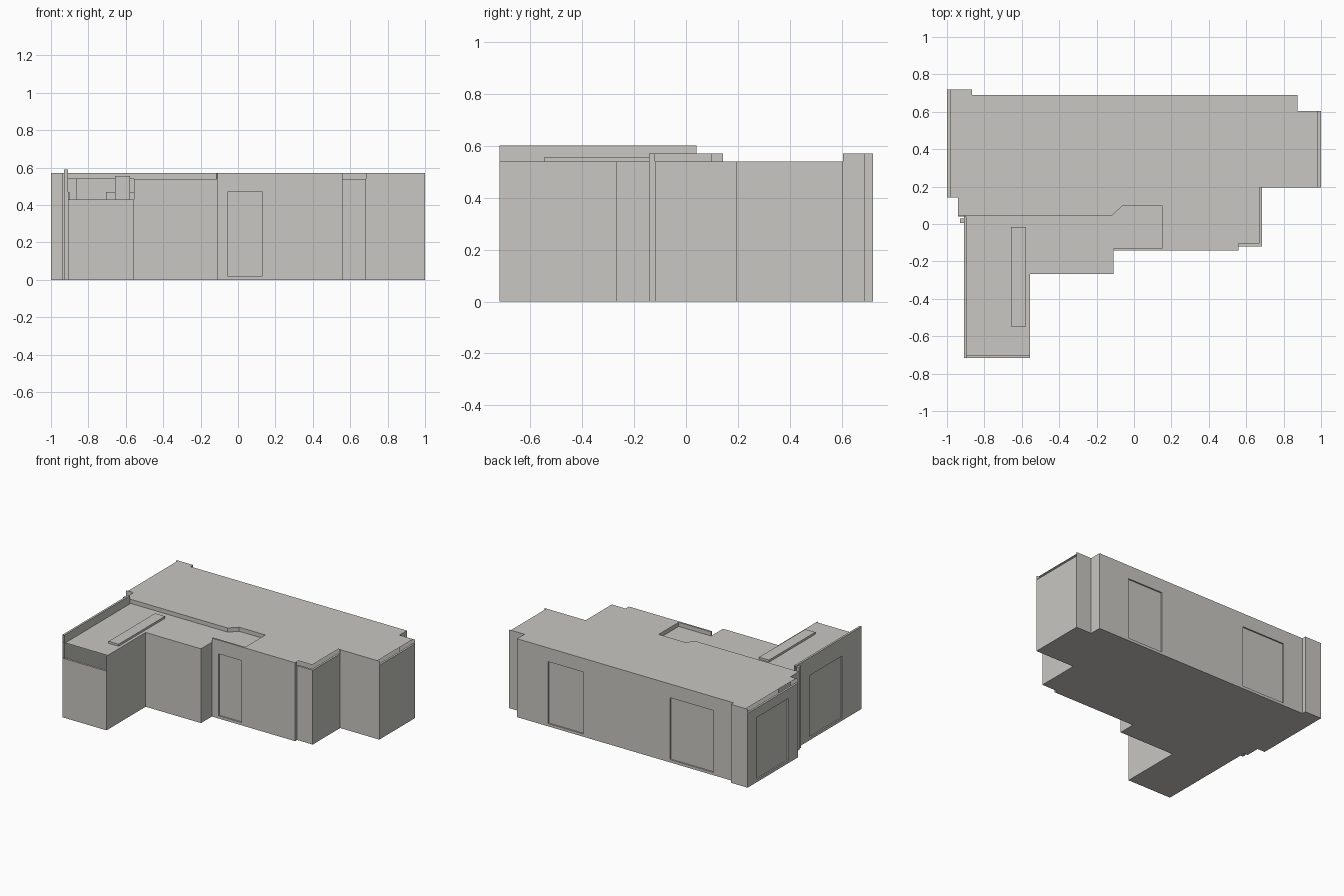
import bpy
from mathutils import Vector

if "Cube" in bpy.data.objects:
    bpy.data.objects.remove(bpy.data.objects["Cube"])

grey = bpy.data.materials.new("warm_grey")
grey.diffuse_color = (0.58, 0.57, 0.54, 1)
grey.use_nodes = True
grey.node_tree.nodes["Principled BSDF"].inputs["Base Color"].default_value = grey.diffuse_color


def add(name, verts, faces):
    me = bpy.data.meshes.new(name)
    me.from_pydata([tuple(v) for v in verts], [], faces)
    me.materials.append(grey)
    ob = bpy.data.objects.new(name, me)
    bpy.context.collection.objects.link(ob)
    return ob


def plate(name, pts, z, up=True):
    """Flat slab surface; pts run clockwise seen from above."""
    order = list(range(len(pts)))
    return add(name, [(x, y, z) for x, y in pts], [order[::-1] if up else order])


def wall(name, p, q, h, thick=0, doors=()):
    """Outward wall from p to q with optional thickness and recessed doors."""
    p, q = Vector((*p, 0)), Vector((*q, 0))
    length = (q - p).length
    d = (q - p).normalized()
    out = Vector((-d.y, d.x, 0))
    verts, faces = [], []

    def quad(*corners):
        n = len(verts)
        for u, z, depth in corners:
            verts.append(p + d * u + Vector((0, 0, z)) - out * depth)
        faces.append((n + 3, n + 2, n + 1, n))

    def panel(u0, u1, z0, z1, depth=0):
        quad((u0, z0, depth), (u1, z0, depth), (u1, z1, depth), (u0, z1, depth))

    u, z0, z1, r = 0, 0.02, 0.47, 0.01
    for a, b in doors:
        panel(u, a, 0, h)
        panel(a, b, 0, z0)
        panel(a, b, z1, h)
        panel(a, b, z0, z1, r)
        quad((a, z0, 0), (a, z0, r), (a, z1, r), (a, z1, 0))
        quad((b, z0, r), (b, z0, 0), (b, z1, 0), (b, z1, r))
        quad((a, z0, 0), (b, z0, 0), (b, z0, r), (a, z0, r))
        quad((a, z1, r), (b, z1, r), (b, z1, 0), (a, z1, 0))
        u = b
    panel(u, length, 0, h)
    if thick:
        quad((0, h, 0), (length, h, 0), (length, h, thick), (0, h, thick))
        quad((length, 0, thick), (0, 0, thick), (0, h, thick), (length, h, thick))
    return add(name, verts, faces)


def box(name, x0, x1, y0, y1, z0, z1):
    v = [(x, y, z) for x in (x0, x1) for y in (y0, y1) for z in (z0, z1)]
    return add(name, v, [(0, 1, 3, 2), (4, 6, 7, 5), (0, 4, 5, 1),
                         (2, 3, 7, 6), (0, 2, 6, 4), (1, 5, 7, 3)])


T = 0.015
HI, LO = 0.57, 0.54
# outer walls, clockwise: start point, height, thickness, door spans along the wall
plan = [
    ((-1, .72), HI, 0, ()),
    ((-.865, .72), HI, 0, ()),
    ((-.865, .69), HI, 0, ((.16, .51), (1.205, 1.49))),
    ((.875, .69), HI, 0, ()),
    ((.875, .605), HI, 0, ()),
    ((1, .605), LO, T, ()),
    ((1, .195), HI, 0, ()),
    ((.685, .195), LO, T, ()),
    ((.685, -.12), LO, T, ()),
    ((.56, -.12), HI, 0, ()),
    ((.56, -.143), HI, 0, ((.43, .615),)),
    ((-.11, -.143), LO, 0, ()),
    ((-.11, -.268), LO, 0, ()),
    ((-.555, -.268), LO, 0, ()),
    ((-.555, -.717), .43, T, ()),
    ((-.91, -.717), .60, T, ((.225, .59),)),
    ((-.91, .04), HI, 0, ()),
    ((-.94, .04), HI, 0, ()),
    ((-.94, .143), HI, 0, ()),
    ((-1, .143), LO, T, ((.11, .47),)),
]
pts = [w[0] for w in plan]
for i, (p, h, t, doors) in enumerate(plan):
    wall(f"outer_wall_{i + 1}", p, pts[(i + 1) % len(pts)], h, t, doors)

# underside
plate("floor", pts, 0, up=False)

# border between the high roof and the sunken roof
step = [(-.11, -.143), (-.11, -.13), (.15, -.13), (.15, .10), (-.06, .10),
        (-.115, .046), (-.94, .046)]
for i in range(len(step) - 1):
    a, b = step[i], step[i + 1]
    add(f"roof_step_{i + 1}", [(*a, LO), (*b, LO), (*b, HI), (*a, HI)], [(0, 1, 2, 3)])

# high roof, set back where the walls end in a ledge
plate("high_roof", [(-1 + T, .72), (-.865, .72), (-.865, .69), (.875, .69),
                    (.875, .605), (1 - T, .605), (1 - T, .195), (.67, .195),
                    (.67, -.12 + T), (.56, -.12 + T), (.56, -.143)]
      + step + [(-.94, .143), (-1 + T, .143)], HI)

# sunken roof
plate("sunken_roof", [(-.91, .046), (-.115, .046), (-.06, .10), (.15, .10),
                      (.15, -.13), (-.11, -.13), (-.11, -.268), (-.555, -.268),
                      (-.555, -.705), (-.91, -.705)], LO)

# long raised strip on the sunken roof and slim corner post
box("roof_strip", -.657, -.577, -.547, -.015, .43, .555)
box("corner_post", -.93, -.91, .005, .03, 0, .59)
